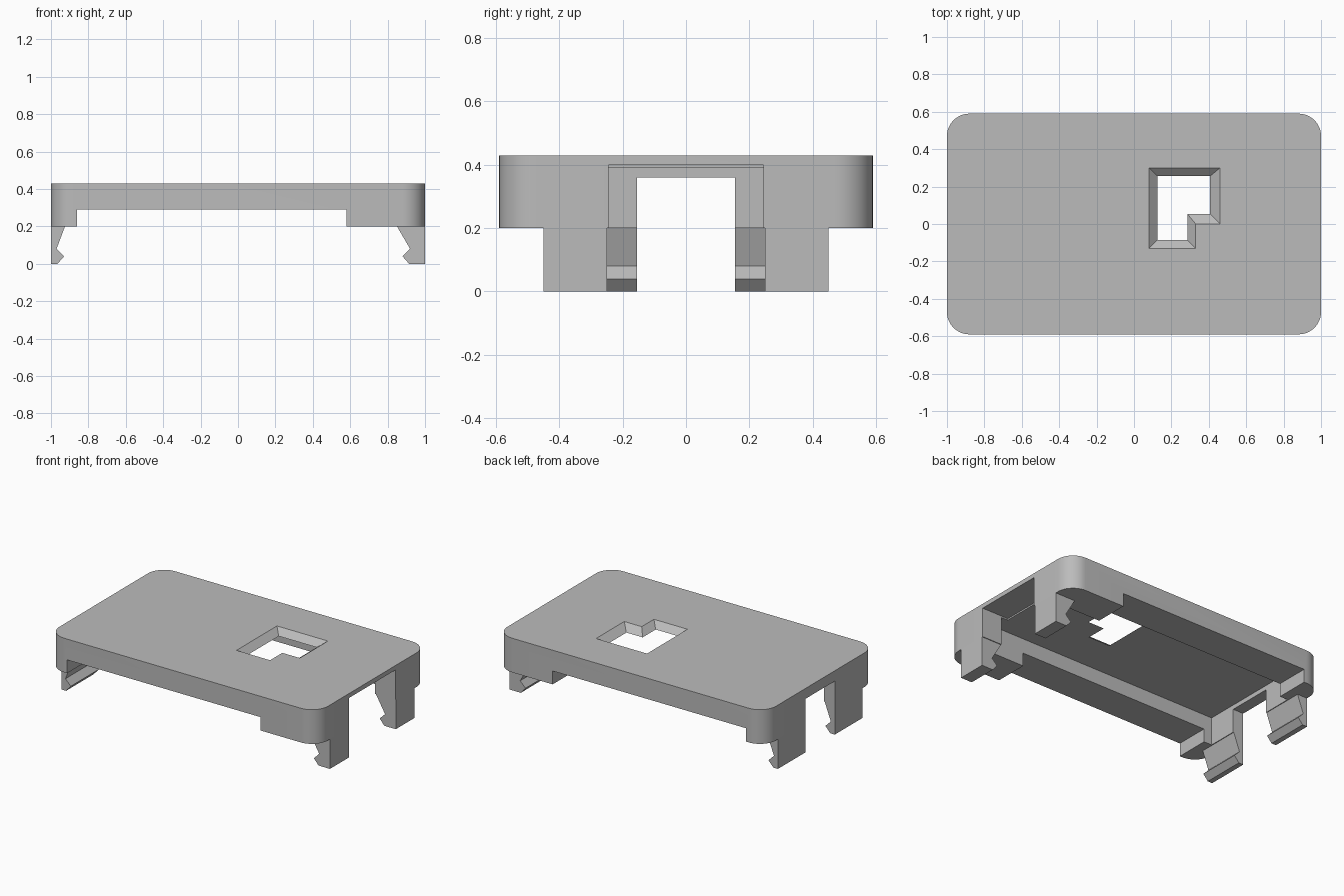
import bpy, bmesh, math

cube = bpy.data.objects.get("Cube")
if cube:
    bpy.data.objects.remove(cube, do_unlink=True)

grey = bpy.data.materials.new("plain_grey")
grey.use_nodes = True
grey.diffuse_color = (0.5, 0.5, 0.5, 1)
grey.node_tree.nodes["Principled BSDF"].inputs["Base Color"].default_value = (0.5, 0.5, 0.5, 1)


def loft(name, lower, upper):
    """Solid between two matching rings of 3D points."""
    bm = bmesh.new()
    a = [bm.verts.new(p) for p in lower]
    b = [bm.verts.new(p) for p in upper]
    bm.faces.new(a)
    bm.faces.new(b)
    n = len(a)
    for i in range(n):
        j = (i + 1) % n
        bm.faces.new((a[i], a[j], b[j], b[i]))
    bmesh.ops.recalc_face_normals(bm, faces=bm.faces)
    mesh = bpy.data.meshes.new(name)
    bm.to_mesh(mesh)
    bm.free()
    mesh.materials.append(grey)
    obj = bpy.data.objects.new(name, mesh)
    bpy.context.collection.objects.link(obj)
    return obj


def prism(name, outline, z0, z1):
    return loft(name, [(x, y, z0) for x, y in outline], [(x, y, z1) for x, y in outline])


def box(name, x0, x1, half_y, z0, z1):
    return prism(name, [(x0, -half_y), (x1, -half_y), (x1, half_y), (x0, half_y)], z0, z1)


# Cover with rounded corners
hx, hy, r, steps = 1.0, 0.59, 0.12, 12
outline = []
for k, (sx, sy) in enumerate([(1, 1), (-1, 1), (-1, -1), (1, -1)]):
    for i in range(steps + 1):
        t = math.pi / 2 * (k + i / steps)
        outline.append((sx * (hx - r) + r * math.cos(t), sy * (hy - r) + r * math.sin(t)))
cover = prism("cover", outline, 0.2, 0.43)

# Flared window with one stepped corner
hole = [(0.13, -0.08), (0.28, -0.08), (0.28, 0.06), (0.40, 0.06), (0.40, 0.25), (0.13, 0.25)]
flare = [(0.08, -0.13), (0.33, -0.13), (0.33, 0.0), (0.46, 0.0), (0.46, 0.30), (0.08, 0.30)]

cutters = [
    box("side_relief_cutter", -0.86, 0.58, 0.7, 0.1, 0.29),
    box("cavity_cutter", -0.92, 0.85, 0.36, 0.1, 0.39),
    box("left_opening_cutter", 0.8, 1.1, 0.245, 0.1, 0.4),
    box("right_opening_cutter", -1.1, -0.88, 0.155, 0.1, 0.36),
    prism("window_cutter", hole, 0.35, 0.41),
    loft("window_flare_cutter", [(x, y, 0.385) for x, y in hole],
         [(x, y, 0.4301) for x, y in flare]),
]
for c in cutters:
    c.hide_render = True
    mod = cover.modifiers.new(c.name, "BOOLEAN")
    mod.operation = "DIFFERENCE"
    mod.solver = "EXACT"
    mod.object = c

# Bake the cuts and discard the cutters
bpy.context.view_layer.update()
baked = bpy.data.meshes.new_from_object(
    cover.evaluated_get(bpy.context.evaluated_depsgraph_get()))
cover.modifiers.clear()
cover.data = baked
for c in cutters:
    bpy.data.objects.remove(c, do_unlink=True)

# Clip legs with inward hooks, a pair at each end
left_clip = [(1, 0.2), (1, 0), (0.915, 0), (0.88, 0.04), (0.92, 0.08), (0.85, 0.2)]
right_clip = [(-1, 0.2), (-1, 0), (-0.965, 0), (-0.93, 0.04), (-0.97, 0.08), (-0.925, 0.2)]
for side, clip, inner in (("left", left_clip, 0.25), ("right", right_clip, 0.155)):
    for place, s in (("front", -1), ("back", 1)):
        loft(f"{side}_{place}_clip_leg", [(x, s * inner, z) for x, z in clip],
             [(x, s * 0.45, z) for x, z in clip])

# Smooth only the rounded corners
bpy.ops.object.select_all(action="DESELECT")
cover.select_set(True)
bpy.context.view_layer.objects.active = cover
bpy.ops.object.shade_smooth_by_angle(angle=math.radians(25))
